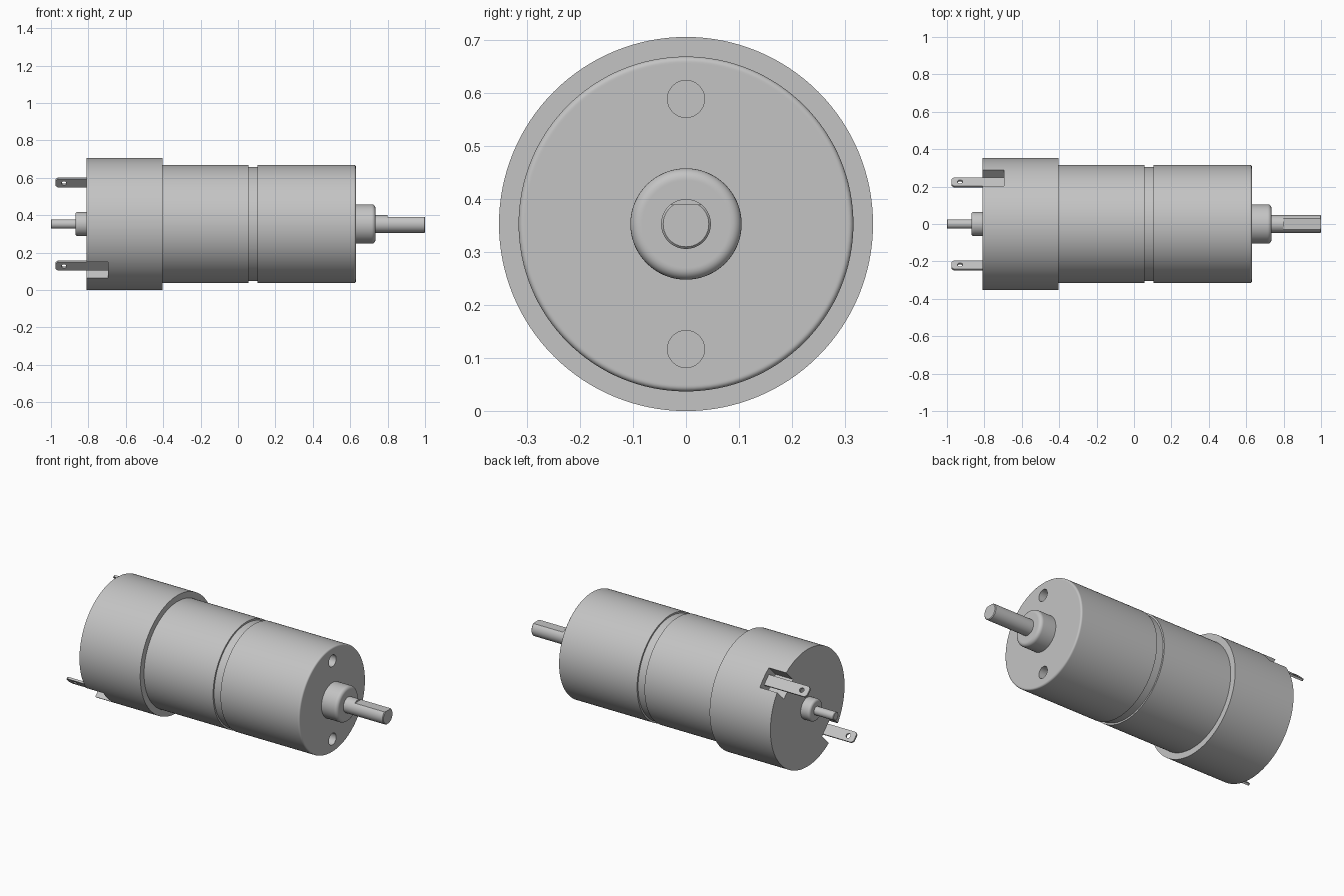
import bpy, bmesh, math
from mathutils import Matrix

if "Cube" in bpy.data.objects:
    bpy.data.objects.remove(bpy.data.objects["Cube"])

AXIS_Z = 0.353          # height of the motor axis
SEG = 128

metal = bpy.data.materials.new("grey metal")
metal.diffuse_color = (0.55, 0.55, 0.55, 1)
metal.use_nodes = True
metal.node_tree.nodes["Principled BSDF"].inputs["Base Color"].default_value = metal.diffuse_color


def make(name, bm, turn=0.0):
    """Turn a bmesh into an object on the motor axis, rotated about x."""
    bmesh.ops.recalc_face_normals(bm, faces=bm.faces)
    me = bpy.data.meshes.new(name)
    bm.to_mesh(me)
    bm.free()
    me.materials.append(metal)
    ob = bpy.data.objects.new(name, me)
    bpy.context.collection.objects.link(ob)
    ob.location.z = AXIS_Z
    ob.rotation_euler.x = turn
    return ob


def lathe(name, profile, seg=SEG):
    """Revolve (x, radius) points about the x axis, closed at both ends."""
    bm = bmesh.new()
    rings = []
    for x, r in profile:
        rings.append([bm.verts.new((x, r * math.cos(a), r * math.sin(a)))
                      for a in (2 * math.pi * i / seg for i in range(seg))])
    for a, b in zip(rings, rings[1:]):
        for i in range(seg):
            j = (i + 1) % seg
            bm.faces.new((a[i], a[j], b[j], b[i]))
    bm.faces.new(rings[0])
    bm.faces.new(rings[-1])
    return make(name, bm)


def fillet(x, r, f, side, n=6):
    """Rounded outer corner at an end face; side is +1 or -1 along x."""
    pts = [(x - side * (f + 0.003), r)]
    for i in range(n + 1):
        a = math.pi / 2 * i / n
        pts.append((x - side * f * (1 - math.sin(a)), r - f * (1 - math.cos(a))))
    pts.append((x, r - f - 0.003))
    return pts if side > 0 else pts[::-1]


def box(name, x0, x1, y0, y1, z0, z1, turn=0.0):
    bm = bmesh.new()
    bmesh.ops.create_cube(bm, size=1)
    bmesh.ops.scale(bm, vec=(x1 - x0, y1 - y0, z1 - z0), verts=bm.verts)
    bmesh.ops.translate(bm, vec=((x0 + x1) / 2, (y0 + y1) / 2, (z0 + z1) / 2), verts=bm.verts)
    return make(name, bm, turn)


def rod(name, r, length, centre, along_x=True, turn=0.0):
    bm = bmesh.new()
    m = Matrix.Translation(centre)
    if along_x:
        m = m @ Matrix.Rotation(math.pi / 2, 4, 'Y')
    bmesh.ops.create_cone(bm, cap_ends=True, segments=40, radius1=r, radius2=r,
                          depth=length, matrix=m)
    return make(name, bm, turn)


def cut(target, cutter):
    """Subtract the cutter from the target, then remove the cutter."""
    mod = target.modifiers.new("cut", 'BOOLEAN')
    mod.operation = 'DIFFERENCE'
    mod.solver = 'EXACT'
    mod.object = cutter
    bpy.context.view_layer.objects.active = target
    bpy.ops.object.modifier_apply(modifier=mod.name)
    bpy.data.objects.remove(cutter)


# Motor can, groove ring and gearbox
parts = [lathe("motor_can", [(-0.405, 0.316), (0.055, 0.316)]),
         lathe("groove_ring", [(0.055, 0.306), (0.105, 0.306)])]
gearbox = lathe("gearbox", [(0.105, 0.316)] + fillet(0.63, 0.316, 0.01, 1))
for s in (-1, 1):       # mounting holes
    cut(gearbox, rod("hole_cutter", 0.035, 0.2, (0.63, 0, s * 0.236)))
parts.append(gearbox)

# Front boss and output shaft with a flat
parts.append(lathe("front_boss", [(0.63, 0.105)] + fillet(0.735, 0.105, 0.02, 1)))
shaft = lathe("output_shaft", [(0.735, 0.047), (0.996, 0.047), (1.0, 0.043)], 64)
cut(shaft, box("flat_cutter", 0.8, 1.1, -0.1, 0.1, 0.037, 0.1))
parts.append(shaft)

# Rear boss and rear shaft
parts.append(lathe("rear_boss", fillet(-0.87, 0.065, 0.015, -1) + [(-0.81, 0.065)]))
parts.append(lathe("rear_shaft", [(-1.0, 0.022), (-0.997, 0.025), (-0.87, 0.025)], 48))

# Rear cap with two diagonal slots, each holding a flat terminal
cap = lathe("rear_cap", [(-0.81, 0.353), (-0.405, 0.353)])
for n, turn in enumerate((-math.pi / 4, 3 * math.pi / 4), 1):
    cut(cap, box("slot_cutter", -0.9, -0.695, -0.061, 0.061, 0.257, 0.42, turn))

    bm = bmesh.new()
    w, c, tip = 0.032, 0.012, -0.975
    outline = [(-0.695, -w), (-0.695, w), (tip + c, w), (tip, w - c), (tip, c - w), (tip + c, -w)]
    face = bm.faces.new([bm.verts.new((x, y, 0.308)) for x, y in outline])
    ext = bmesh.ops.extrude_face_region(bm, geom=[face])
    for v in ext["geom"]:
        if isinstance(v, bmesh.types.BMVert):
            v.co.z += 0.012
    terminal = make(f"terminal_{n}", bm, turn)
    cut(terminal, rod("eyelet_cutter", 0.014, 0.1, (-0.93, 0, 0.314), False, turn))
    parts.append(terminal)
parts.append(cap)

# Smooth round surfaces, keep real edges sharp
bpy.ops.object.select_all(action='DESELECT')
for ob in parts:
    ob.select_set(True)
bpy.context.view_layer.objects.active = parts[0]
bpy.ops.object.shade_smooth_by_angle(angle=math.radians(30))
